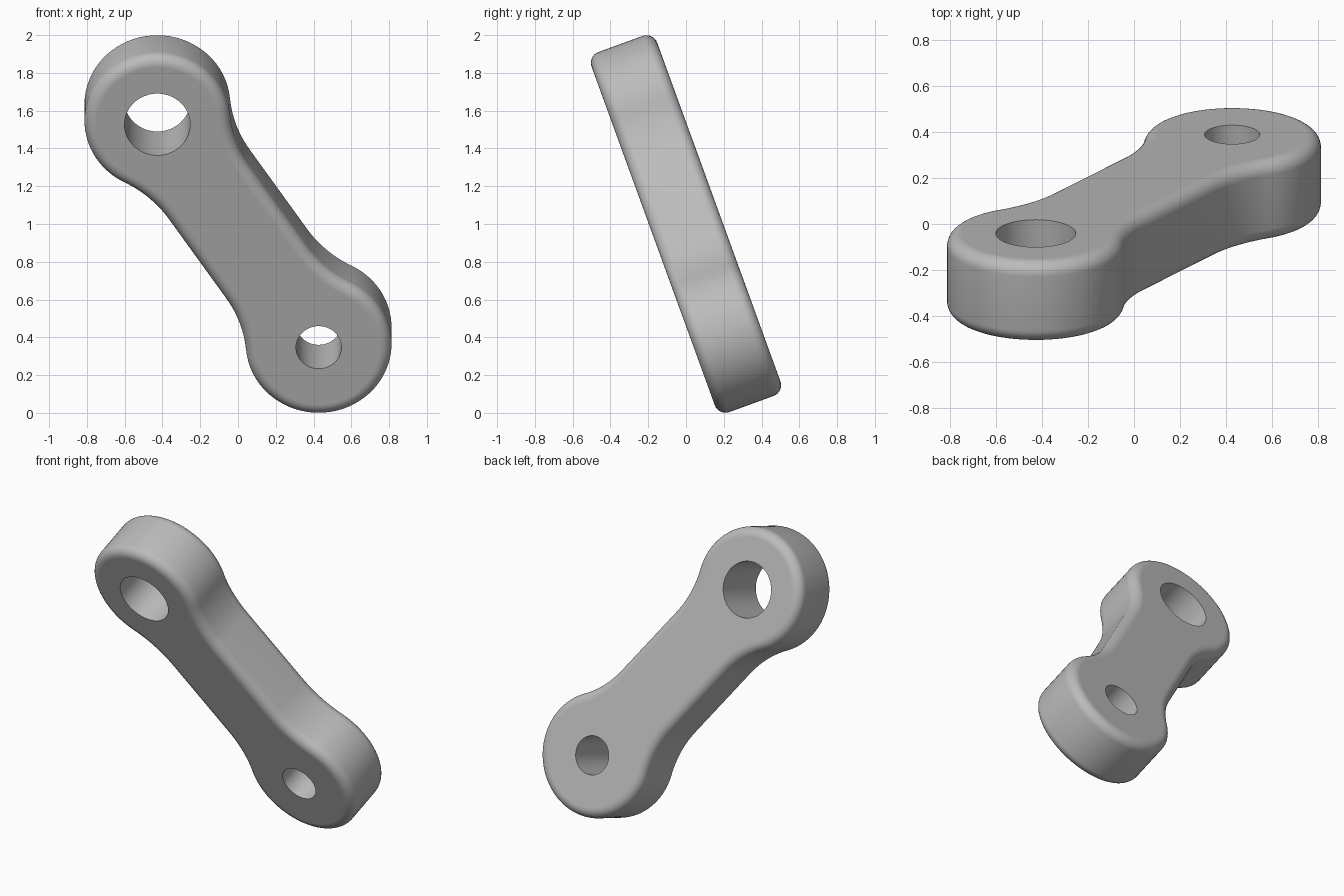
import bpy
import bmesh
from math import sin, cos, pi, atan2, hypot, radians
from mathutils import Matrix, Vector

default = bpy.data.objects.get("Cube")
if default:
    bpy.data.objects.remove(default, do_unlink=True)

END_X, END_Z = 0.427, 0.628          # end boss offset in the tilted plane
SPAN = hypot(END_X, END_Z)           # half distance between bores
BOSS, WAIST, STRAIGHT = 0.386, 0.26, 0.27
THICK, ROUND = 0.37, 0.06
TILT = radians(20)

# concave blend arc tangent to both the straight waist and the round end
gap = SPAN - STRAIGHT
BLEND = (gap**2 + WAIST**2 - BOSS**2) / (2 * (BOSS - WAIST))
JOIN = atan2(WAIST + BLEND, -gap)


def arc(cx, cy, radius, start, stop, steps):
    angles = [start + (stop - start) * i / steps for i in range(steps + 1)]
    return [(cx + radius * cos(a), cy + radius * sin(a)) for a in angles]


def outline(inset):
    """Link outline, moved inwards by the inset."""
    quarter = arc(SPAN, 0, BOSS - inset, 0, JOIN, 24)
    quarter += arc(STRAIGHT, WAIST + BLEND, BLEND + inset, JOIN - pi, -pi / 2, 12)[1:]
    half = quarter + [(-x, y) for x, y in reversed(quarter)]
    return half + [(x, -y) for x, y in reversed(half[1:-1])]


def ring(bm, points, z):
    return [bm.verts.new((x, y, z)) for x, y in points]


def loft(bm, rings):
    for a, b in zip(rings, rings[1:]):
        for i in range(len(a)):
            j = (i + 1) % len(a)
            bm.faces.new((a[i], a[j], b[j], b[i])).smooth = True


def loop_edges(bm, verts):
    return [bm.edges.get((verts[i - 1], verts[i])) for i in range(len(verts))]


bm = bmesh.new()

# outer wall with rounded rims
steps = 8
rim = [(ROUND * (1 - cos(a)), THICK / 2 - ROUND * (1 - sin(a)))
       for a in (pi / 2 * i / steps for i in range(steps + 1))]
section = [(inset, -z) for inset, z in reversed(rim)] + rim
shell = [ring(bm, outline(inset), z) for inset, z in section]
loft(bm, shell)

# sharp-edged bores, the larger one at the upper end
bores = []
for side, radius in ((1, 0.174), (-1, 0.12)):
    circle = arc(side * SPAN, 0, radius, 0, 2 * pi, 64)[:-1]
    pair = [ring(bm, circle, z) for z in (-THICK / 2, THICK / 2)]
    loft(bm, pair)
    bores.append(pair)

# flat faces around the bores
for k in (0, -1):
    edges = loop_edges(bm, shell[k])
    for pair in bores:
        edges += loop_edges(bm, pair[k])
    filled = bmesh.ops.triangle_fill(bm, edges=edges, use_beauty=True,
                                     normal=Vector((0, 0, 1)))
    for item in filled["geom"]:
        if isinstance(item, bmesh.types.BMFace):
            item.smooth = False

bmesh.ops.recalc_face_normals(bm, faces=bm.faces[:])

# lean the link back and stand it up
pose = (Matrix.Translation((0, 0, 1))
        @ Matrix.Rotation(pi / 2 + TILT, 4, "X")
        @ Matrix.Rotation(atan2(END_Z, -END_X), 4, "Z"))
bm.transform(pose)

mesh = bpy.data.meshes.new("link_arm")
bm.to_mesh(mesh)
bm.free()

grey = bpy.data.materials.new("plain grey")
grey.use_nodes = True
colour = (0.5, 0.5, 0.5, 1)
grey.diffuse_color = colour
grey.node_tree.nodes["Principled BSDF"].inputs["Base Color"].default_value = colour
mesh.materials.append(grey)

link = bpy.data.objects.new("link_arm", mesh)
bpy.context.collection.objects.link(link)
